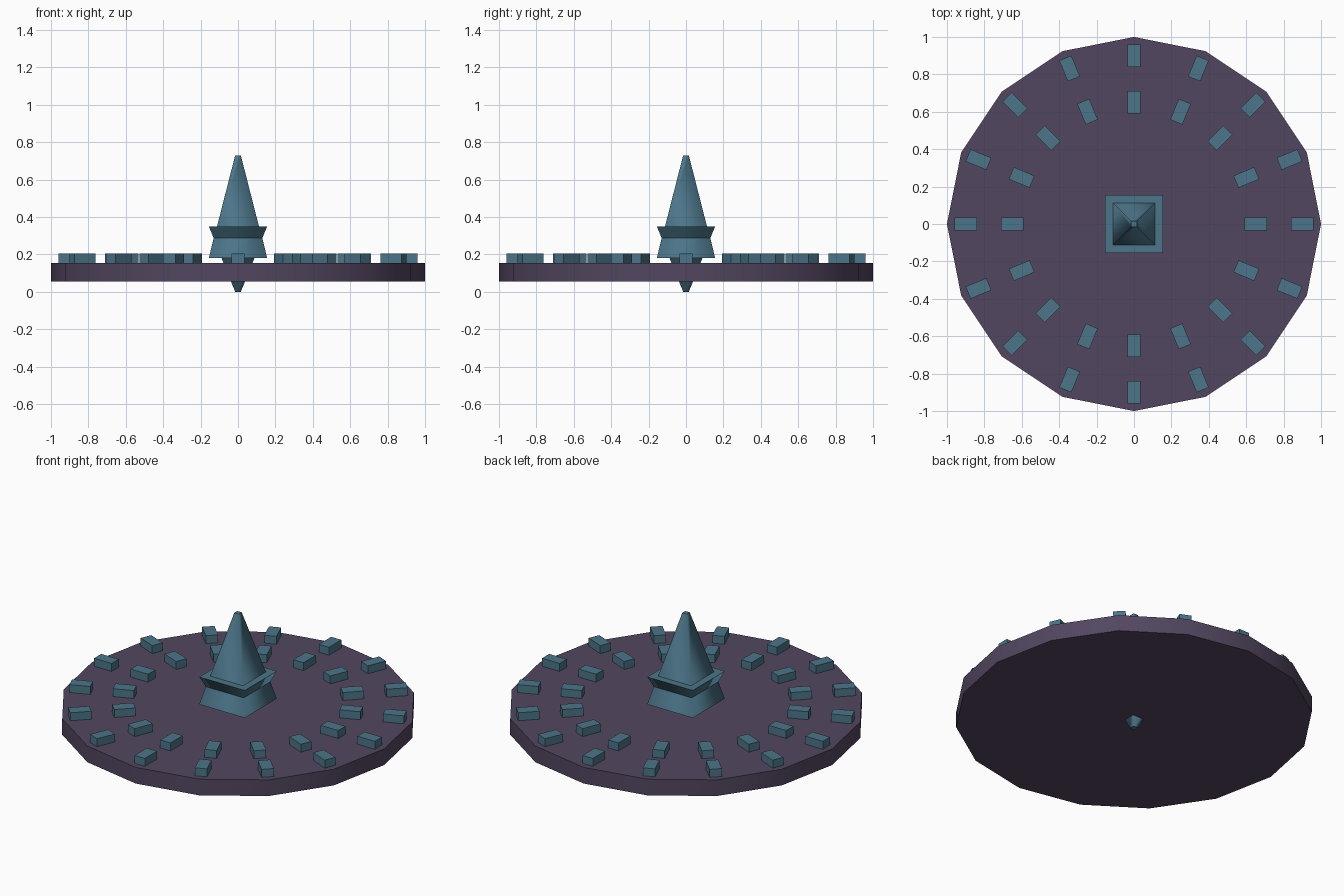
import bpy, bmesh, math
from mathutils import Matrix

if "Cube" in bpy.data.objects:
    bpy.data.objects.remove(bpy.data.objects["Cube"])


def material(name, color):
    m = bpy.data.materials.new(name)
    m.diffuse_color = (*color, 1)
    m.use_nodes = True
    m.node_tree.nodes["Principled BSDF"].inputs["Base Color"].default_value = m.diffuse_color
    return m


purple = material("purple_stone", (0.085, 0.062, 0.117))
teal = material("teal_crystal", (0.072, 0.178, 0.25))


def finish(bm, name, mat):
    bmesh.ops.recalc_face_normals(bm, faces=bm.faces)
    me = bpy.data.meshes.new(name)
    bm.to_mesh(me)
    bm.free()
    me.materials.append(mat)
    ob = bpy.data.objects.new(name, me)
    bpy.context.collection.objects.link(ob)
    return ob


def lathe(name, profile, sides, offset, mat):
    """Stack polygon rings (radius, z); sides smooth around, ring edges sharp."""
    bm = bmesh.new()
    rings = []
    for r, z in profile:
        angles = [offset + i * math.tau / sides for i in range(sides)]
        rings.append([bm.verts.new((r * math.cos(a), r * math.sin(a), z)) for a in angles])
    for low, high in zip(rings, rings[1:]):
        for i in range(sides):
            j = (i + 1) % sides
            f = bm.faces.new((low[i], low[j], high[j], high[i]))
            f.smooth = abs(low[0].co.z - high[0].co.z) > 0.001
    bm.faces.new(rings[0])
    bm.faces.new(rings[-1])
    for ring in rings:
        for i in range(sides):
            bm.edges.get((ring[i - 1], ring[i])).smooth = False
    return finish(bm, name, mat)


# sixteen-sided platform
lathe("platform", [(1, 0.055), (1, 0.155)], 16, 0, purple)

# square spire: point below, flared base, collar and tall tip (half widths)
spire = [(0.015, 0), (0.088, 0.18), (0.156, 0.18), (0.13, 0.287),
         (0.156, 0.35), (0.112, 0.35), (0.015, 0.73)]
lathe("spire", [(h * math.sqrt(2), z) for h, z in spire], 4, math.pi / 4, teal)

# two rings of raised blocks
for name, radius in (("inner_blocks", 0.65), ("outer_blocks", 0.90)):
    bm = bmesh.new()
    for i in range(16):
        place = (Matrix.Rotation(i * math.tau / 16, 4, 'Z')
                 @ Matrix.Translation((radius, 0, 0.179))
                 @ Matrix.Diagonal((0.12, 0.07, 0.05, 1)))
        bmesh.ops.create_cube(bm, size=1, matrix=place)
    finish(bm, name, teal)
